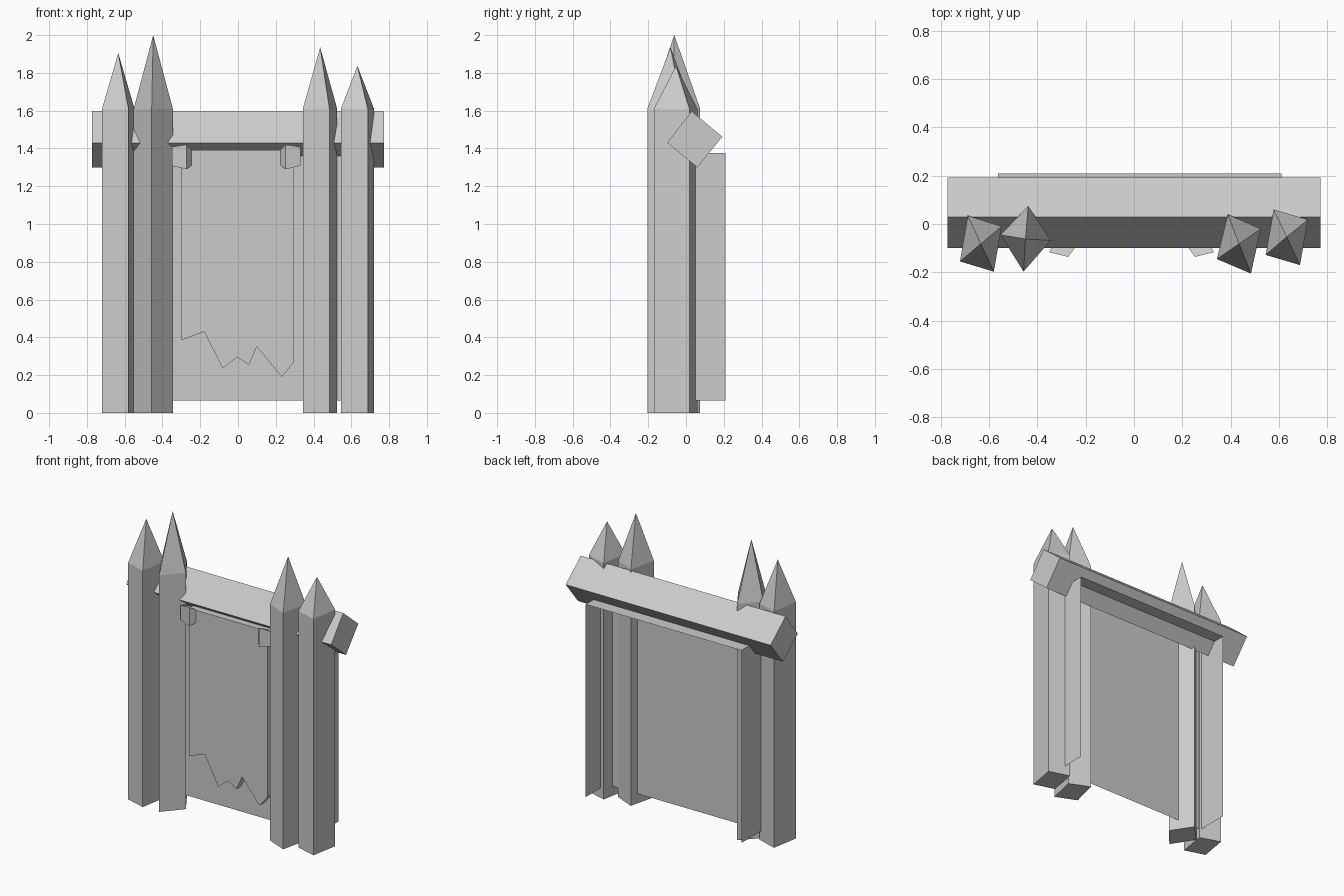
import bpy

if "Cube" in bpy.data.objects:
    bpy.data.objects.remove(bpy.data.objects["Cube"])


def make(name, verts, faces):
    me = bpy.data.meshes.new(name)
    me.from_pydata(verts, [], faces)
    me.update()
    ob = bpy.data.objects.new(name, me)
    bpy.context.collection.objects.link(ob)
    return ob


def prism(name, a, b):
    """Solid between two matching point rings."""
    n = len(a)
    sides = [(i, (i + 1) % n, n + (i + 1) % n, n + i) for i in range(n)]
    return make(name, a + b, [tuple(reversed(range(n)))] + sides + [tuple(range(n, 2 * n))])


# Four sharpened square posts: plan corners and apex
posts = [
    ([(-.72, -.155), (-.58, -.197), (-.548, -.01), (-.688, .035)], (-.634, -.082, 1.905)),
    ([(-.552, -.045), (-.457, -.197), (-.345, -.068), (-.438, .075)], (-.449, -.062, 2.0)),
    ([(.343, -.145), (.484, -.205), (.525, -.02), (.388, .04)], (.435, -.082, 1.935)),
    ([(.545, -.128), (.687, -.17), (.72, .018), (.578, .06)], (.632, -.053, 1.837)),
]
for i, (plan, apex) in enumerate(posts):
    verts = [(x, y, z) for z in (0, 1.61) for x, y in plan] + [apex]
    faces = [(3, 2, 1, 0)]
    for k in range(4):
        j = (k + 1) % 4
        faces += [(k, j, j + 4, k + 4), (k + 4, j + 4, 8)]
    make(f"post_{i + 1}", verts, faces)

# Tilted crossbeam
section = [(-.10, 1.43), (.06, 1.30), (.192, 1.462), (.03, 1.597)]
prism("crossbeam", [(-.772, y, z) for y, z in section], [(.772, y, z) for y, z in section])

# Backing shell: front sheet, two sides and top, open at back and bottom
x0, x1, y0, y1, z0, z1 = -.562, .61, -.015, .208, .065, 1.377
make("backing_shell",
     [(x, y, z) for x in (x0, x1) for y in (y0, y1) for z in (z0, z1)],
     [(0, 4, 5, 1), (2, 0, 1, 3), (4, 6, 7, 5), (1, 5, 7, 3)])

# Hanging cloth with a torn lower edge
outline = [(-.3, 1.393), (-.3, .385), (-.18, .43), (-.08, .235), (-.005, .295),
           (.058, .255), (.1, .35), (.232, .19), (.293, .265), (.293, 1.393)]
prism("torn_cloth", [(x, -.045, z) for x, z in reversed(outline)],
      [(x, -.1, z) for x, z in reversed(outline)])

# Mirrored pegs pinning the cloth: x, y, bottom, top of each upright edge
edges = [(-.35, -.117, 1.308, 1.408), (-.272, -.136, 1.29, 1.42),
         (-.246, -.1, 1.31, 1.395), (-.325, -.06, 1.32, 1.39)]
for side, s, dx in (("left", 1, 0), ("right", -1, -.02)):
    ring = edges if s == 1 else edges[::-1]
    prism(f"peg_{side}", [(s * x + dx, y, a) for x, y, a, b in ring],
          [(s * x + dx, y, b) for x, y, a, b in ring])
